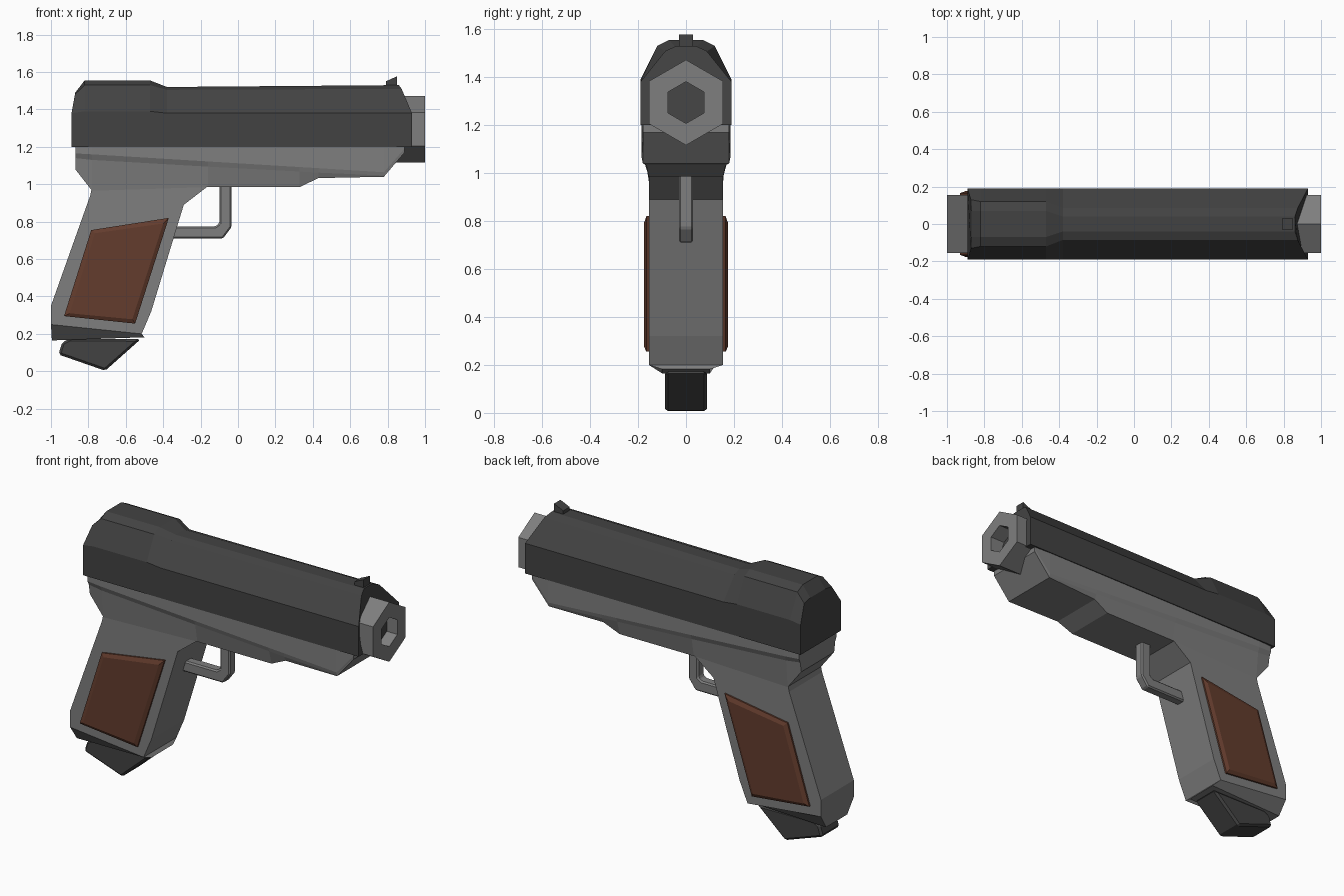
import bpy, bmesh, math

if "Cube" in bpy.data.objects:
    bpy.data.objects.remove(bpy.data.objects["Cube"])


def material(name, rgb):
    m = bpy.data.materials.new(name)
    m.diffuse_color = (*rgb, 1)
    m.use_nodes = True
    m.node_tree.nodes["Principled BSDF"].inputs["Base Color"].default_value = m.diffuse_color
    return m


DARK = material("dark steel", (0.055, 0.055, 0.055))
GREY = material("grey steel", (0.21, 0.21, 0.21))
BROWN = material("brown grip", (0.125, 0.045, 0.026))


def finish(name, bm, *mats):
    bmesh.ops.recalc_face_normals(bm, faces=bm.faces)
    mesh = bpy.data.meshes.new(name)
    bm.to_mesh(mesh)
    bm.free()
    for m in mats:
        mesh.materials.append(m)
    ob = bpy.data.objects.new(name, mesh)
    bpy.context.collection.objects.link(ob)
    return ob


def bridge(bm, a, b):
    for i in range(len(a)):
        j = (i + 1) % len(a)
        bm.faces.new((a[i], a[j], b[j], b[i]))


def loft(name, rings, mat, mirror=True):
    """Skin closed rings; mirrored rings list only the +y half."""
    bm = bmesh.new()
    loops = []
    for r in rings:
        pts = list(r)
        if mirror:
            pts += [(x, -y, z) for x, y, z in reversed(r)]
        loops.append([bm.verts.new(p) for p in pts])
    for a, b in zip(loops, loops[1:]):
        bridge(bm, a, b)
    bm.faces.new(loops[0])
    bm.faces.new(loops[-1])
    return finish(name, bm, mat)


def prism(name, profile, half, mat):
    """Side profile in x, z extruded across y."""
    return loft(name, [[(x, s * half, z) for x, z in profile] for s in (-1, 1)], mat, False)


def section(x, *yz):
    return [(x, y, z) for y, z in yz]


# Slide: raised rear hump, slanted nose
hump = ((.19, 1.2), (.19, 1.39), (.12, 1.53), (.07, 1.555))
loft("slide", [
    [(-.89, .19, 1.2), (-.89, .19, 1.38), (-.872, .13, 1.48), (-.87, .07, 1.49)],
    section(-.82, *hump),
    section(-.47, *hump),
    section(-.38, (.19, 1.2), (.19, 1.38), (.085, 1.505), (.04, 1.52)),
    [(.93, .19, 1.2), (.93, .19, 1.38), (.875, .085, 1.51), (.86, .04, 1.53)],
], DARK)

# Front sight
prism("front_sight", [(.79, 1.51), (.79, 1.55), (.85, 1.577), (.85, 1.51)], .03, DARK)

# Frame body: tapering side step, stepped underside
loft("frame", [
    section(-.87, (.178, 1.2), (.178, 1.165), (.165, 1.14), (.155, 1.08)),
    section(-.78, (.183, 1.2), (.183, 1.16), (.17, 1.13), (.155, .965)),
    section(-.16, (.185, 1.2), (.185, 1.122), (.175, 1.094), (.155, .985)),
    section(.33, (.185, 1.2), (.185, 1.092), (.178, 1.068), (.155, .985)),
    section(.43, (.185, 1.2), (.185, 1.086), (.179, 1.062), (.165, 1.033)),
    section(.78, (.185, 1.2), (.185, 1.064), (.181, 1.047), (.18, 1.04)),
    section(.89, (.18, 1.2), (.18, 1.19), (.18, 1.18), (.18, 1.17)),
], GREY)

# Grip with chamfered foot
loft("grip", [
    [(-.78, .155, .99), (-.16, .155, .99)],
    [(-.79, .155, .94), (-.29, .155, .89)],
    [(-1, .155, .35), (-.464, .155, .32)],
    [(-1, .155, .25), (-.515, .155, .2)],
    [(-.995, .1, .165), (-.5, .1, .182)],
], GREY)

# Grip panels on both sides, bevelled towards the outer face
outer = [(-.785, .755), (-.37, .82), (-.55, .255), (-.93, .295)]
inner = [(-.765, .738), (-.4, .79), (-.565, .278), (-.9, .31)]
for side, s in (("left", -1), ("right", 1)):
    loft(side + "_grip_panel", [
        [(x, s * .15, z) for x, z in outer],
        [(x, s * .165, z) for x, z in outer],
        [(x, s * .176, z) for x, z in inner],
    ], BROWN, False)

# Magazine foot
foot = prism("magazine", [(-.96, .09), (-.94, .155), (-.9, .175), (-.52, .172), (-.71, .003)], .087, DARK)
bev = foot.modifiers.new("soft_edges", 'BEVEL')
bev.width = .012
bev.segments = 1

# Trigger guard bar
guard = prism("trigger_guard", [
    (-.035, 1.02), (-.035, .77), (-.08, .71), (-.36, .71), (-.34, .775),
    (-.12, .775), (-.1, .79), (-.1, 1.02)], .03, GREY)
bev = guard.modifiers.new("soft_edges", 'BEVEL')
bev.width = .008
bev.segments = 1

# Hexagonal barrel with a recessed bore and dark bore floor
bm = bmesh.new()
hexes = []
for x, r in ((.8, .178), (1.0, .178), (1.0, .087), (.9, .087)):
    hexes.append([bm.verts.new((x, r * math.sin(k * math.pi / 3),
                                1.294 + r * math.cos(k * math.pi / 3))) for k in range(6)])
for a, b in zip(hexes, hexes[1:]):
    bridge(bm, a, b)
bm.faces.new(hexes[0])
bm.faces.new(hexes[-1]).material_index = 1
finish("barrel", bm, GREY, DARK)
